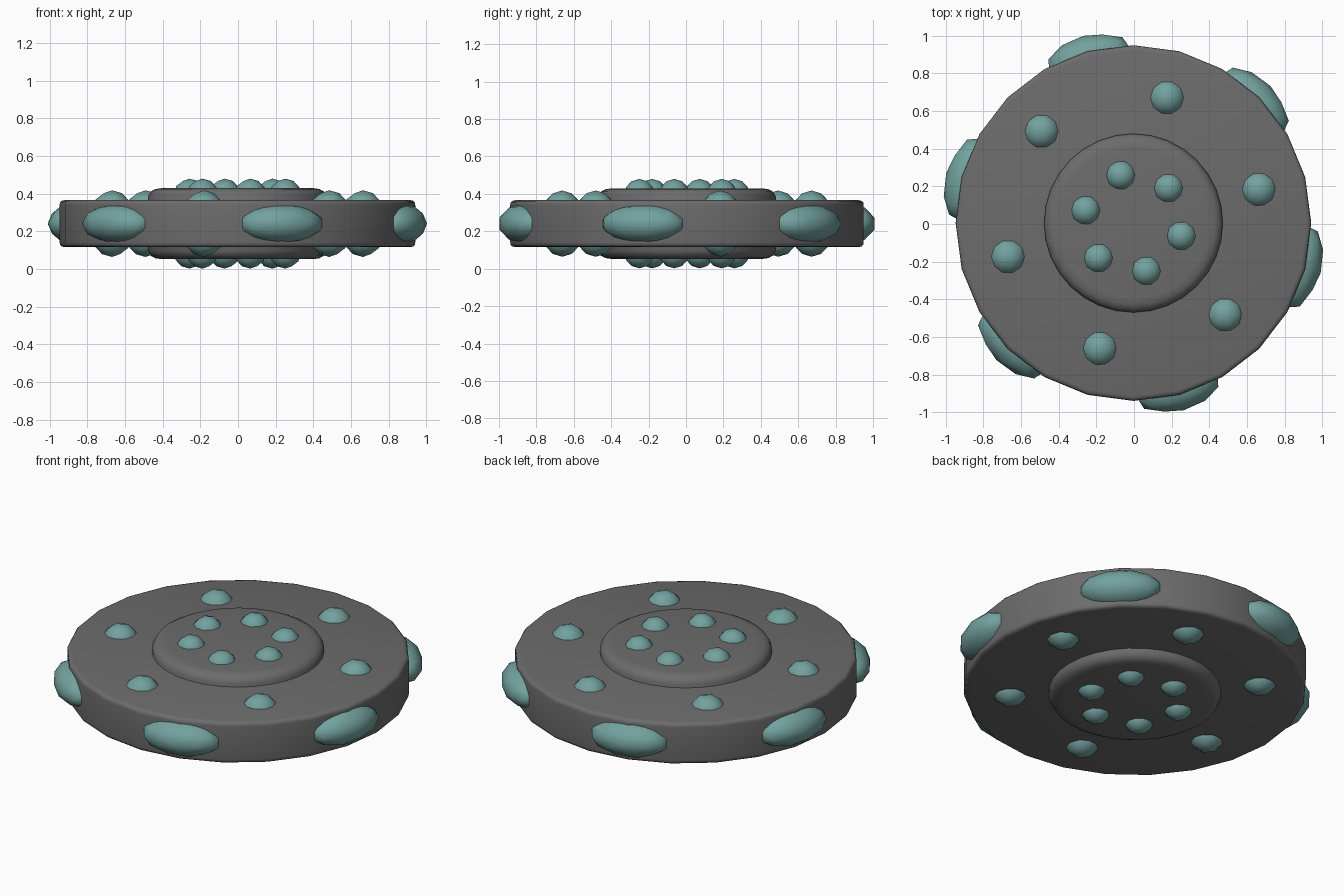
import bpy, bmesh, math
from mathutils import Matrix

if "Cube" in bpy.data.objects:
    bpy.data.objects.remove(bpy.data.objects["Cube"])

CX, CY, CZ = -0.003, 0.005, 0.241   # disc centre


def material(name, rgb):
    m = bpy.data.materials.new(name)
    m.diffuse_color = (*rgb, 1)
    m.use_nodes = True
    m.node_tree.nodes["Principled BSDF"].inputs["Base Color"].default_value = m.diffuse_color
    return m


grey = material("dark grey", (0.15, 0.15, 0.15))
teal = material("teal", (0.17, 0.36, 0.345))


def finish(bm, name, mat, angle):
    bmesh.ops.recalc_face_normals(bm, faces=bm.faces)
    me = bpy.data.meshes.new(name)
    bm.to_mesh(me)
    bm.free()
    me.materials.append(mat)
    ob = bpy.data.objects.new(name, me)
    bpy.context.collection.objects.link(ob)
    bpy.context.view_layer.objects.active = ob
    ob.select_set(True)
    bpy.ops.object.shade_smooth_by_angle(angle=math.radians(angle))
    ob.select_set(False)
    return ob


def lathe(name, profile, sides):
    """Closed disc from a half profile (r, z above centre), mirrored below."""
    pts = profile + [(r, -z) for r, z in reversed(profile)]
    bm = bmesh.new()
    rings = [[bm.verts.new((CX + r * math.cos(2 * math.pi * i / sides),
                            CY + r * math.sin(2 * math.pi * i / sides), CZ + z))
              for i in range(sides)] for r, z in pts]
    for a, b in zip(rings, rings[1:]):
        for i in range(sides):
            j = (i + 1) % sides
            bm.faces.new((a[i], a[j], b[j], b[i]))
    bm.faces.new(rings[0])
    bm.faces.new(rings[-1])
    return finish(bm, name, grey, 35)


# main disc and the raised hub on both faces
lathe("disc_body", [(0.92, 0.125), (0.935, 0.121), (0.943, 0.112), (0.945, 0.1)], 24)
lathe("hub", [(0.40, 0.189), (0.435, 0.184), (0.46, 0.171), (0.475, 0.145)], 32)


def stud(name, radius, ang, ball, top):
    """Low-poly half-sunk balls on the upper and lower faces."""
    for side, s in (("top", 1), ("bottom", -1)):
        bm = bmesh.new()
        pos = (CX + radius * math.cos(ang), CY + radius * math.sin(ang),
               CZ + s * (top - ball))
        bmesh.ops.create_icosphere(bm, subdivisions=2, radius=ball,
                                   matrix=Matrix.Translation(pos))
        finish(bm, f"{name}_{side}", teal, 40)


for k in range(6):
    a = math.radians(60 * k)
    stud(f"outer_stud_{k}", 0.69, a + math.radians(15), 0.102, 0.177)
    stud(f"inner_stud_{k}", 0.263, a + math.radians(45), 0.084, 0.239)

    # stretched lump on the rim, pole pointing outwards
    ang = a + math.radians(45)
    bm = bmesh.new()
    bmesh.ops.create_icosphere(bm, subdivisions=2, radius=1)
    bm.transform(Matrix.Translation((CX, CY, CZ))
                 @ Matrix.Rotation(ang, 4, 'Z')
                 @ Matrix.Translation((0.9, 0, 0))
                 @ Matrix.Diagonal((0.13, 0.235, 0.106, 1))
                 @ Matrix(((0, 0, 1, 0), (1, 0, 0, 0), (0, 1, 0, 0), (0, 0, 0, 1))))
    finish(bm, f"rim_lump_{k}", teal, 60)
